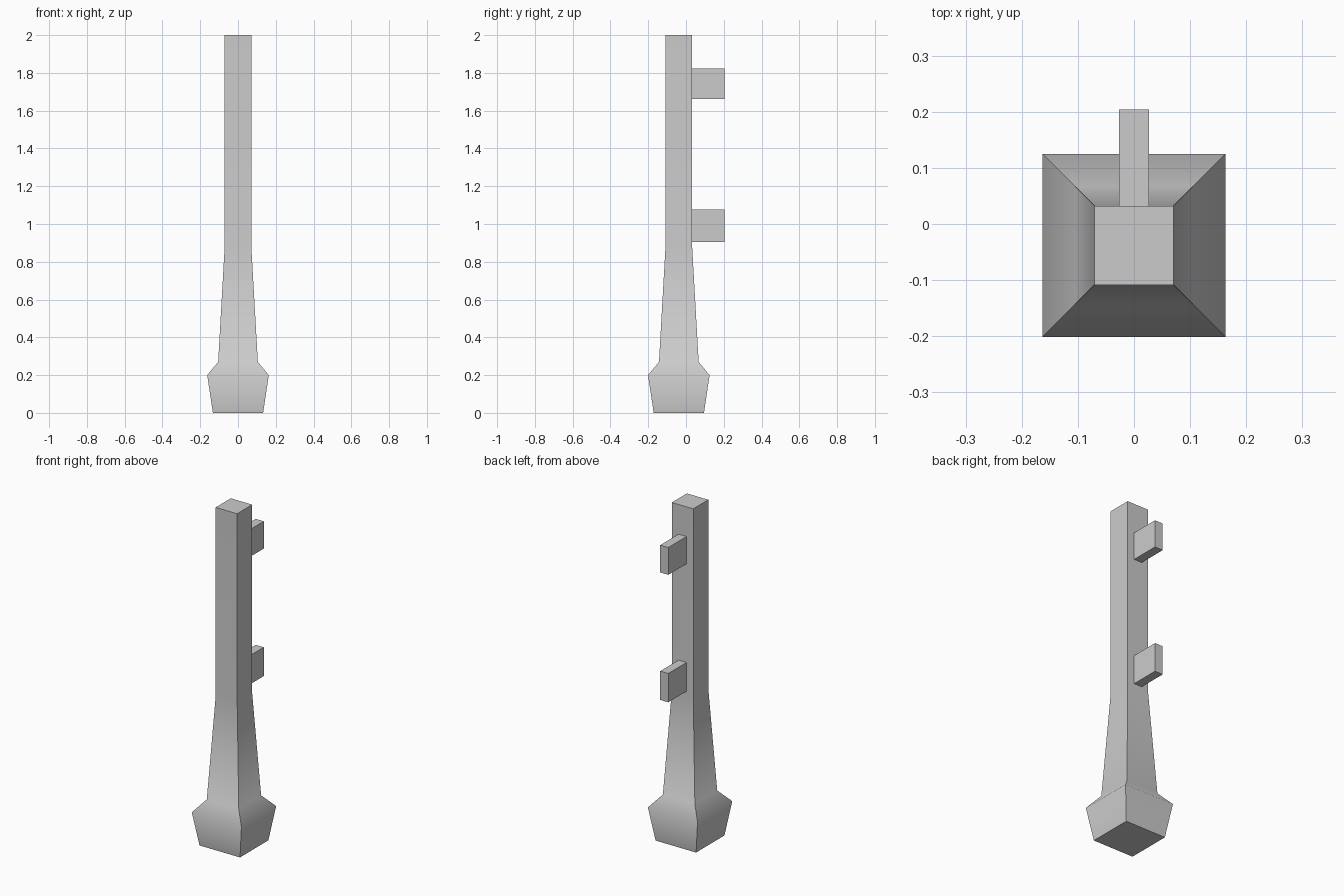
import bpy, bmesh, math

if "Cube" in bpy.data.objects:
    bpy.data.objects.remove(bpy.data.objects["Cube"])

POST_Y = -0.038


def make_object(name, bm):
    bmesh.ops.recalc_face_normals(bm, faces=bm.faces)
    mesh = bpy.data.meshes.new(name)
    bm.to_mesh(mesh)
    bm.free()
    obj = bpy.data.objects.new(name, mesh)
    bpy.context.collection.objects.link(obj)
    return obj


# Square post: (half width, height) profile from the foot to the top
profile = [(0.133, 0), (0.163, 0.2), (0.105, 0.27), (0.0705, 0.88), (0.0705, 2)]
corners = [(-1, -1), (1, -1), (1, 1), (-1, 1)]
bm = bmesh.new()
rings = [[bm.verts.new((x * w, POST_Y + y * w, z)) for x, y in corners]
         for w, z in profile]
for low, high in zip(rings, rings[1:]):
    for i in range(4):
        j = (i + 1) % 4
        bm.faces.new((low[i], low[j], high[j], high[i]))
bm.faces.new(rings[0][::-1])
bm.faces.new(rings[-1])
post = make_object("fence_post", bm)

# Profile bends are softly shaded, the corners stay sharp
bpy.context.view_layer.objects.active = post
post.select_set(True)
bpy.ops.object.shade_smooth_by_angle(angle=math.radians(60))
post.select_set(False)


# Rail stubs projecting from the back face
def rail_stub(name, z0, z1, y0=0.0325, y1=0.204, width=0.053):
    bm = bmesh.new()
    bmesh.ops.create_cube(bm, size=1)
    bmesh.ops.scale(bm, vec=(width, y1 - y0, z1 - z0), verts=bm.verts)
    bmesh.ops.translate(bm, vec=(0, (y0 + y1) / 2, (z0 + z1) / 2), verts=bm.verts)
    return make_object(name, bm)


rail_stub("lower_rail_stub", 0.905, 1.076)
rail_stub("upper_rail_stub", 1.662, 1.824)
